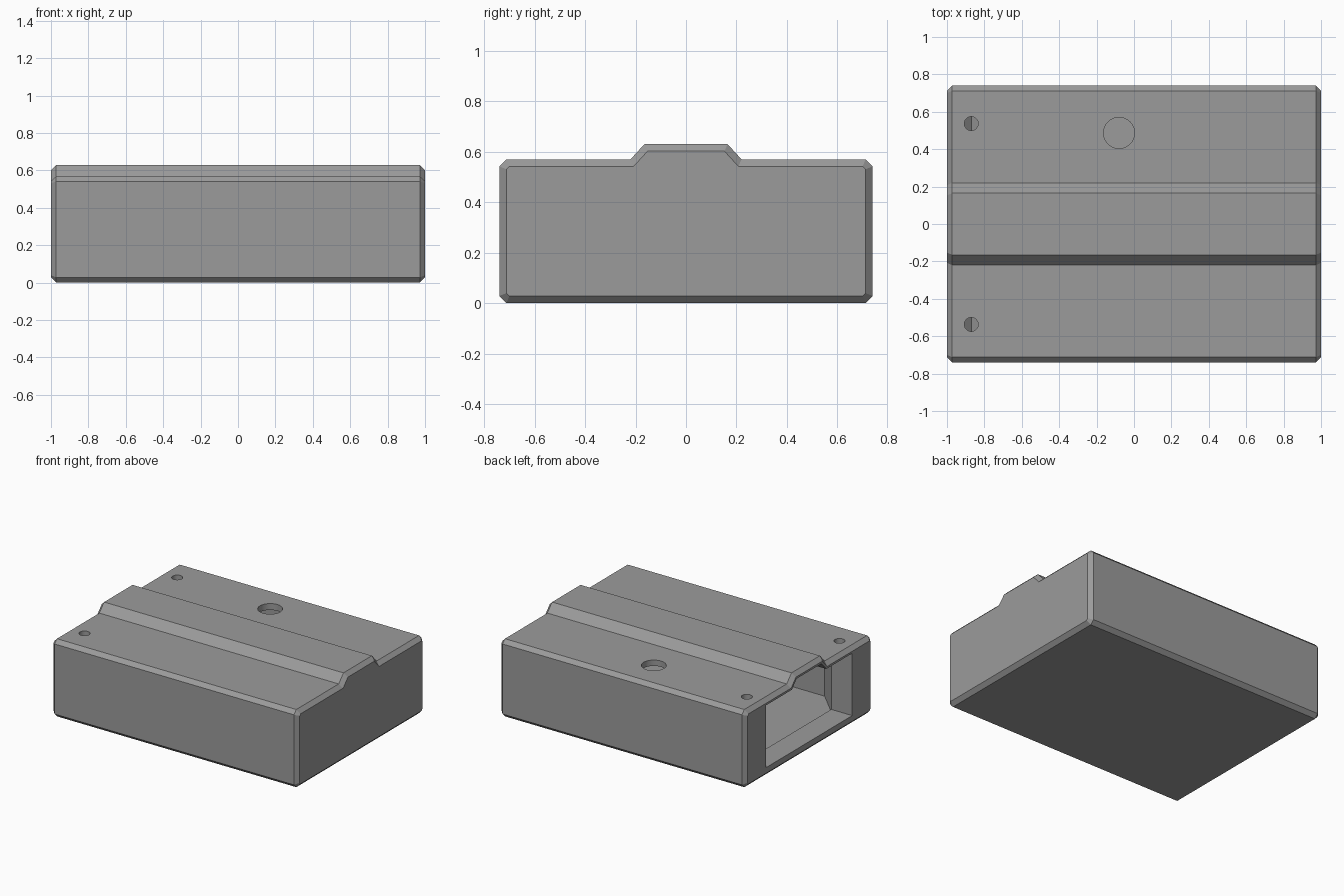
import bpy, bmesh, math
from mathutils import Matrix

if "Cube" in bpy.data.objects:
    bpy.data.objects.remove(bpy.data.objects["Cube"])

BEVEL = 0.028
grey = bpy.data.materials.new("plain grey")
grey.diffuse_color = (0.33, 0.33, 0.33, 1)
grey.use_nodes = True
grey.node_tree.nodes["Principled BSDF"].inputs["Base Color"].default_value = grey.diffuse_color


def prism(name, points, start, end, axis="x", bevel=0):
    """Extrude a closed profile along x (points are y, z) or z (points are x, y)."""
    place = (lambda p, q: (q, p[0], p[1])) if axis == "x" else (lambda p, q: (p[0], p[1], q))
    bm = bmesh.new()
    low = [bm.verts.new(place(p, start)) for p in points]
    high = [bm.verts.new(place(p, end)) for p in points]
    caps = [bm.faces.new(low), bm.faces.new(high)]
    n = len(points)
    for i in range(n):
        j = (i + 1) % n
        bm.faces.new((low[i], low[j], high[j], high[i]))
    bmesh.ops.recalc_face_normals(bm, faces=bm.faces)
    if bevel:
        rim = list({e for f in caps for e in f.edges})
        bmesh.ops.bevel(bm, geom=rim, offset=bevel, segments=1, affect="EDGES", clamp_overlap=True)
    return finish(name, bm)


def finish(name, bm):
    mesh = bpy.data.meshes.new(name)
    bm.to_mesh(mesh)
    bm.free()
    mesh.materials.append(grey)
    obj = bpy.data.objects.new(name, mesh)
    bpy.context.collection.objects.link(obj)
    return obj


def drill(name, x, y, radius, bottom, wedge=0):
    """Upright round cutter, its lower end optionally pointed into a wedge along y."""
    bm = bmesh.new()
    bmesh.ops.create_cone(bm, cap_ends=True, segments=32, radius1=radius, radius2=radius,
                          depth=0.8 - bottom, matrix=Matrix.Translation((x, y, (0.8 + bottom) / 2)))
    if wedge:
        bmesh.ops.bisect_plane(bm, geom=bm.verts[:] + bm.edges[:] + bm.faces[:],
                               plane_co=(x, 0, 0), plane_no=(1, 0, 0))
        for v in bm.verts:
            if v.co.z < 0.7:
                v.co.z += abs(v.co.x - x) * wedge
    return finish(name, bm)


def cut(target, cutter):
    mod = target.modifiers.new("cut", "BOOLEAN")
    mod.operation, mod.solver, mod.object = "DIFFERENCE", "EXACT", cutter
    bpy.context.view_layer.objects.active = target
    bpy.ops.object.modifier_apply(modifier=mod.name)
    bpy.data.objects.remove(cutter)


def mirrored(half):
    return half + [(-a, b) for a, b in reversed(half)]


# Outer shell with chamfered corners and a raised rib along the top
shell = prism("enclosure_shell", mirrored([
    (0.74 - BEVEL, 0), (0.74, BEVEL), (0.74, 0.57 - BEVEL), (0.74 - BEVEL, 0.57),
    (0.22, 0.57), (0.165, 0.63)]), -1, 1, bevel=BEVEL)

# End opening, following the rib under the roof
cut(shell, prism("opening_cutter", mirrored([
    (0.5, 0.07), (0.5, 0.527), (0.2, 0.527), (0.145, 0.587)]), -1.1, 0.94))

# Wider inner chamber with slanted shoulders behind the screw blocks
plan = [(-0.83, 0.5), (-0.65, 0.68), (0.94, 0.68)]
plan += [(x, -y) for x, y in reversed(plan)]
cut(shell, prism("chamber_cutter", plan, 0.05, 0.523, axis="z"))

# Screw holes in the top and the round cable hole
for side in (-1, 1):
    cut(shell, drill("screw_hole_cutter", -0.87, side * 0.537, 0.037, 0.25, wedge=1))
cut(shell, drill("cable_hole_cutter", -0.08, 0.487, 0.083, 0.3))

# Smooth hole walls, crisp edges elsewhere
bpy.context.view_layer.objects.active = shell
shell.select_set(True)
bpy.ops.object.shade_smooth_by_angle(angle=math.radians(25))
